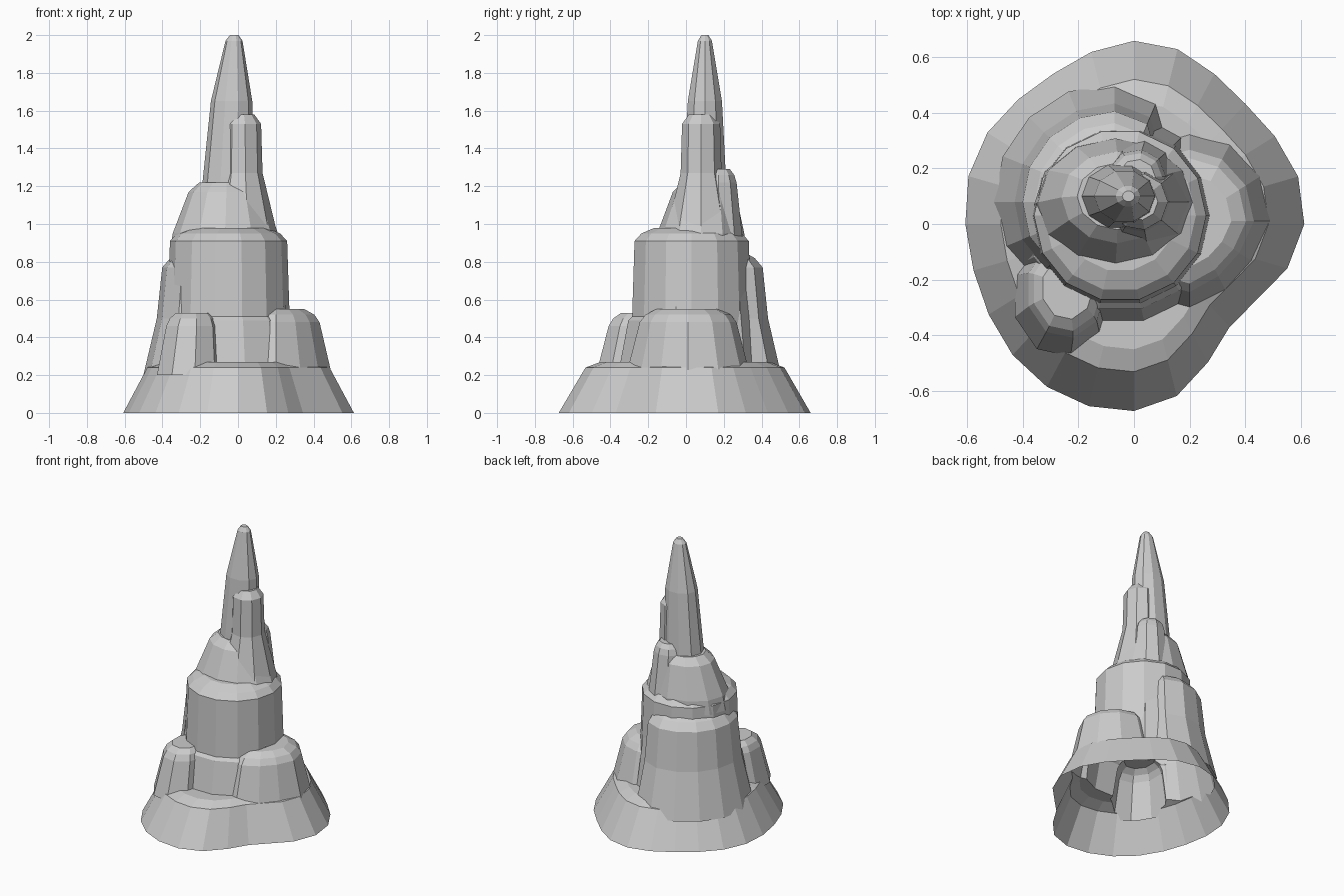
import bpy, bmesh
from math import cos, sin, radians, tau

cube = bpy.data.objects.get("Cube")
if cube:
    bpy.data.objects.remove(cube, do_unlink=True)

GREY = (0.6, 0.6, 0.6, 1)
stone = bpy.data.materials.new("pale_grey_stone")
stone.use_nodes = True
stone.diffuse_color = GREY
stone.node_tree.nodes["Principled BSDF"].inputs["Base Color"].default_value = GREY


def outline(sides, dents):
    """Unit circle, pushed inwards around each (direction in degrees, depth)."""
    points = []
    for i in range(sides):
        angle = tau * i / sides
        radius = 1
        for direction, depth in dents:
            radius -= depth * max(0, cos(angle - radians(direction))) ** 8
        points.append((radius * cos(angle), radius * sin(angle)))
    return points


def column(name, centre, size, profile, sides=12, dents=(), drift=(0, 0)):
    """Loft a dented ellipse through (height, scale) rings, leaning by drift."""
    bm = bmesh.new()
    bottom, top = profile[0][0], profile[-1][0]
    shape = outline(sides, dents)
    loops = []
    for height, scale in profile:
        rise = (height - bottom) / (top - bottom)
        loops.append([bm.verts.new((centre[0] + drift[0] * rise + x * size[0] * scale,
                                    centre[1] + drift[1] * rise + y * size[1] * scale,
                                    height)) for x, y in shape])
    for low, high in zip(loops, loops[1:]):
        for i in range(sides):
            bm.faces.new((low[i - 1], low[i], high[i], high[i - 1]))
    bm.faces.new(loops[0])
    bm.faces.new(loops[-1])
    bmesh.ops.recalc_face_normals(bm, faces=bm.faces)
    mesh = bpy.data.meshes.new(name)
    bm.to_mesh(mesh)
    bm.free()
    mesh.materials.append(stone)
    obj = bpy.data.objects.new(name, mesh)
    bpy.context.scene.collection.objects.link(obj)
    return obj


def ledge(bottom, top, taper):
    """Profile of a steep wall that ends in a sloping lip and a flatter crown."""
    return [(bottom, 1), (top - 0.04, taper), (top, taper * 0.88), (top + 0.03, taper * 0.65)]


# Flared foot of the rock
rock = column("rock_spire", (0, 0), (0.63, 0.68), [(0, 1), (0.24, 0.79), (0.27, 0.67)],
              sides=24, dents=[(318, 0.23), (47, 0.1), (122, 0.08), (197, 0.05)])

parts = [
    # Lower body and the two lobes around it
    column("lower_body", (-0.05, 0.03), (0.4, 0.4), ledge(0.2, 0.53, 0.86),
           sides=14, dents=[(45, 0.3)]),
    column("left_lobe", (0.2, 0.01), (0.3, 0.33), ledge(0.2, 0.52, 0.78), sides=12,
           dents=[(315, 0.15)]),
    column("front_right_lobe", (-0.26, -0.26), (0.18, 0.22), ledge(0.2, 0.5, 0.8),
           sides=9, drift=(0.02, 0.03)),
    # Tall shoulder at the back and broad drum at the front
    column("back_shoulder", (-0.07, 0.08), (0.36, 0.355),
           [(0.18, 1.21), (0.5, 1), (0.77, 0.92), (0.82, 0.8), (0.86, 0.6)],
           sides=16, dents=[(30, 0.45), (265, 0.3)]),
    column("front_drum", (-0.05, 0.03), (0.33, 0.33), ledge(0.3, 0.95, 0.94), sides=14),
    # Tapering upper body with the slim buttress behind it
    column("upper_body", (-0.07, 0.07), (0.29, 0.24),
           [(0.85, 1), (0.95, 0.96), (1.17, 0.69), (1.22, 0.5)], drift=(0.01, 0.03)),
    column("back_buttress", (0.03, 0.2), (0.19, 0.18), ledge(0.2, 1.26, 0.54),
           sides=9, drift=(-0.02, -0.03)),
    # Spire with a step beside it
    column("spire_step", (0.02, 0.08), (0.11, 0.11),
           [(0.93, 1.75), (1.27, 1), (1.53, 0.93), (1.58, 0.6)], sides=9),
    column("spire", (-0.06, 0.1), (0.15, 0.13),
           [(1, 1), (1.25, 0.9), (1.65, 0.73), (1.8, 0.53), (1.97, 0.3), (2, 0.15)],
           sides=10, drift=(0.04, 0)),
]

# Fuse everything into one rock
bpy.context.view_layer.objects.active = rock
for part in parts:
    union = rock.modifiers.new("union", "BOOLEAN")
    union.operation = "UNION"
    union.solver = "EXACT"
    union.object = part
    bpy.ops.object.modifier_apply(modifier=union.name)
    bpy.data.objects.remove(part, do_unlink=True)

# Open the underside
bm = bmesh.new()
bm.from_mesh(rock.data)
under = [f for f in bm.faces if all(v.co.z < 0.001 for v in f.verts)]
bmesh.ops.delete(bm, geom=under, context="FACES")
bm.to_mesh(rock.data)
bm.free()
